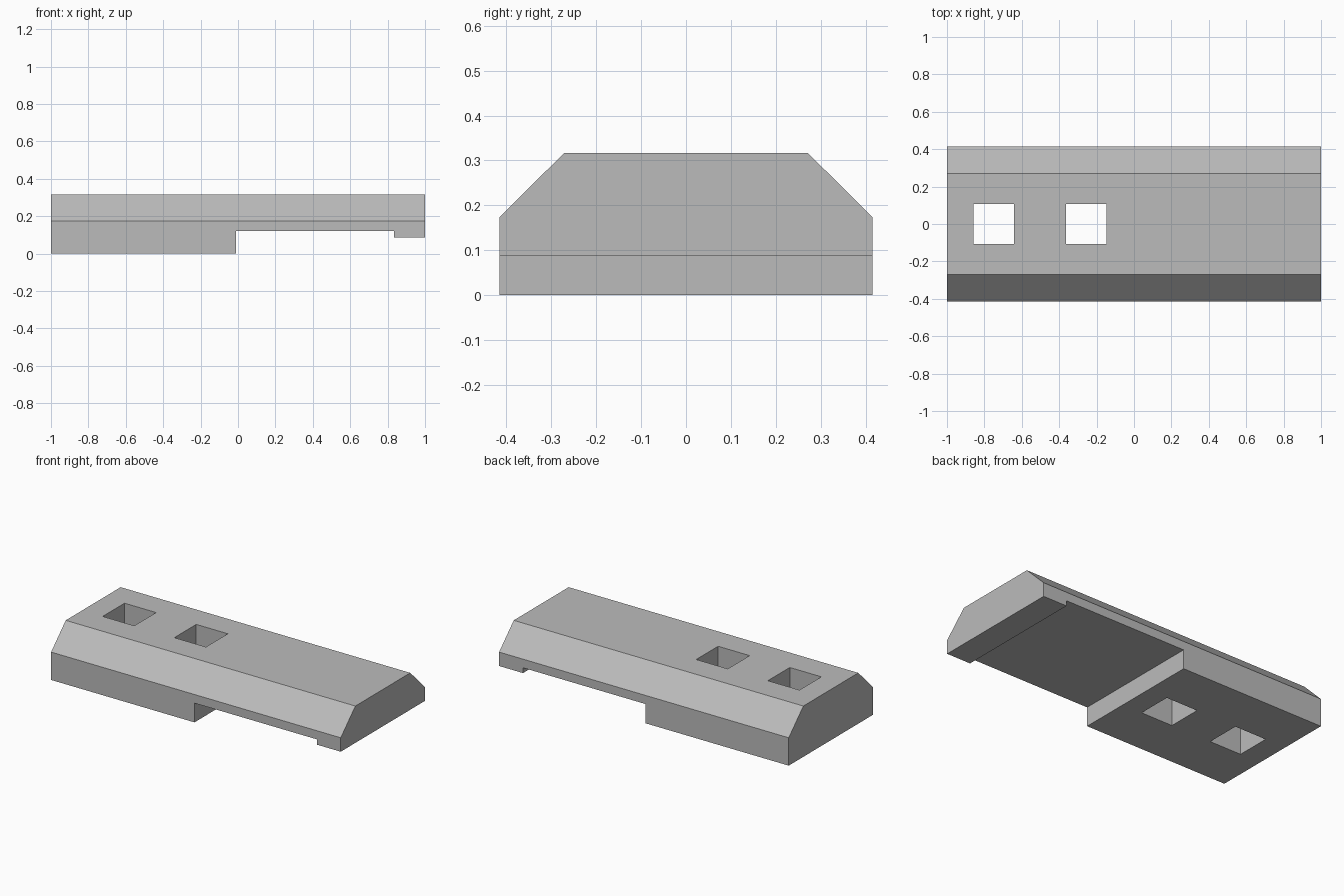
import bpy
import bmesh

default_cube = bpy.data.objects.get("Cube")
if default_cube:
    bpy.data.objects.remove(default_cube, do_unlink=True)

# Single plain grey
GREY = (0.5, 0.5, 0.5, 1.0)
grey = bpy.data.materials.new("plain grey")
grey.use_nodes = True
grey.diffuse_color = GREY
grey.node_tree.nodes["Principled BSDF"].inputs["Base Color"].default_value = GREY


def extrude_along_x(name, profile, x0, x1):
    """Solid made from a (y, z) profile swept from x0 to x1."""
    bm = bmesh.new()
    face = bm.faces.new([bm.verts.new((x0, y, z)) for y, z in profile])
    swept = bmesh.ops.extrude_face_region(bm, geom=[face])["geom"]
    verts = [v for v in swept if isinstance(v, bmesh.types.BMVert)]
    bmesh.ops.translate(bm, verts=verts, vec=(x1 - x0, 0, 0))
    bmesh.ops.recalc_face_normals(bm, faces=bm.faces)
    mesh = bpy.data.meshes.new(name)
    bm.to_mesh(mesh)
    bm.free()
    mesh.materials.append(grey)
    obj = bpy.data.objects.new(name, mesh)
    bpy.context.collection.objects.link(obj)
    return obj


def cut_box(target, name, x0, x1, half_y, z0, z1):
    """Subtract a box from the target, then discard the box."""
    profile = [(-half_y, z0), (half_y, z0), (half_y, z1), (-half_y, z1)]
    cutter = extrude_along_x(name, profile, x0, x1)
    cutter.hide_render = True
    mod = target.modifiers.new(name, "BOOLEAN")
    mod.operation = "DIFFERENCE"
    mod.solver = "EXACT"
    mod.object = cutter
    bpy.context.view_layer.objects.active = target
    bpy.ops.object.modifier_apply(modifier=mod.name)
    bpy.data.objects.remove(cutter, do_unlink=True)


# Bar with two chamfered upper edges
W, FLAT, SHOULDER, TOP = 0.415, 0.271, 0.174, 0.317
right_half = [(W, 0), (W, SHOULDER), (FLAT, TOP)]
profile = right_half + [(-y, z) for y, z in reversed(right_half)]
body = extrude_along_x("chamfered_bar", profile, -1, 1)

# Underside: thin arm with a shallow lip at its end
cut_box(body, "arm_relief", -0.01, 1.1, 0.6, -0.1, 0.087)
cut_box(body, "arm_recess", -0.01, 0.835, 0.6, 0.02, 0.12)

# Square through holes in the thick end
for i, x in enumerate((-0.75, -0.255)):
    cut_box(body, f"square_hole_{i}", x - 0.109, x + 0.109, 0.108, -0.1, 0.5)
